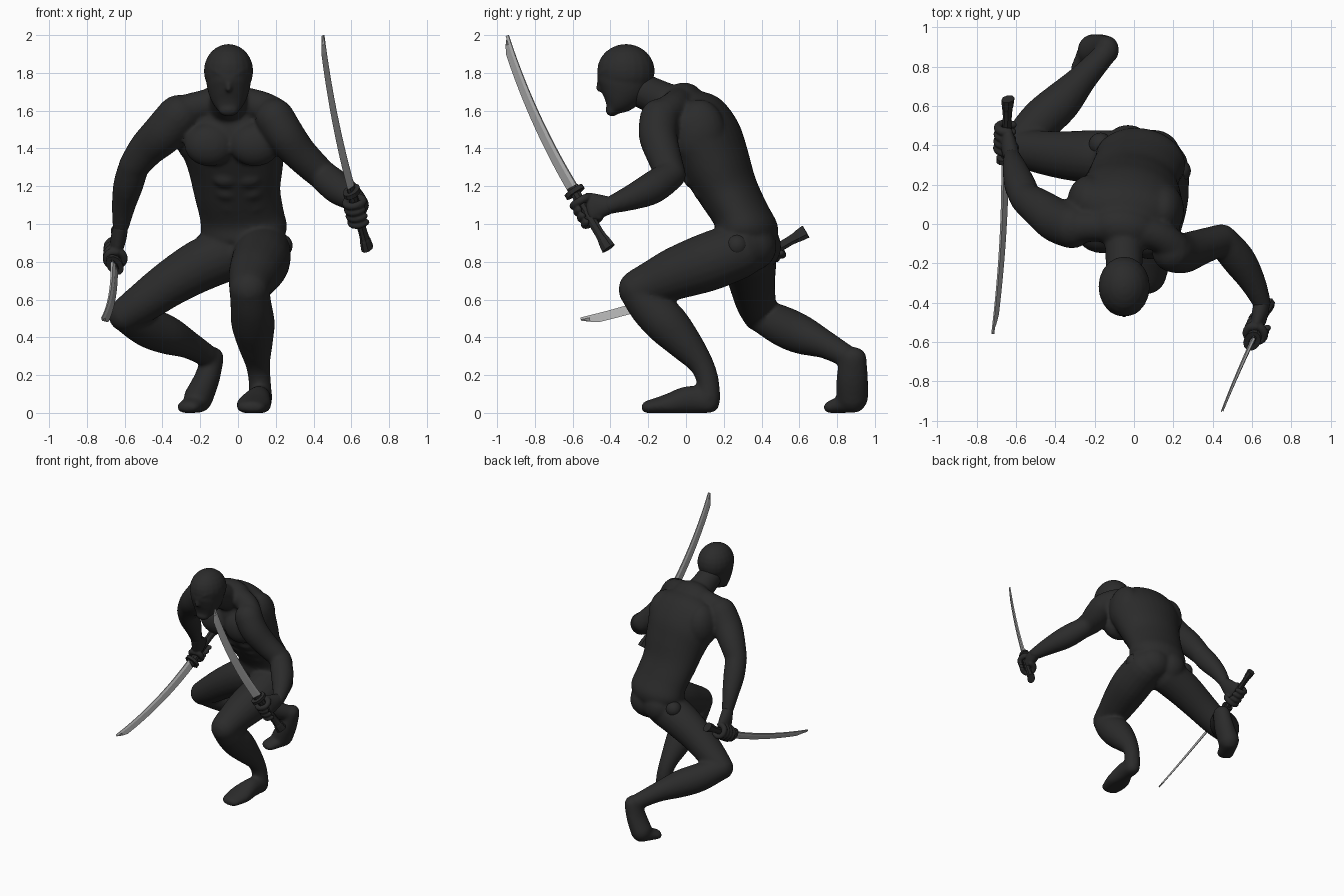
import bpy, bmesh, math
from mathutils import Vector as V, Matrix

if "Cube" in bpy.data.objects:
    bpy.data.objects.remove(bpy.data.objects["Cube"])


def material(name, rgb):
    m = bpy.data.materials.new(name)
    m.diffuse_color = (*rgb, 1)
    m.use_nodes = True
    m.node_tree.nodes["Principled BSDF"].inputs["Base Color"].default_value = m.diffuse_color
    return m


SUIT = material("black_suit", (0.024, 0.024, 0.024))
STEEL = material("steel", (0.42, 0.42, 0.42))


def finish(bm, name, mat, voxel=0, smooth=0):
    bmesh.ops.recalc_face_normals(bm, faces=bm.faces)
    me = bpy.data.meshes.new(name)
    bm.to_mesh(me)
    bm.free()
    me.materials.append(mat)
    ob = bpy.data.objects.new(name, me)
    bpy.context.collection.objects.link(ob)
    if voxel:
        r = ob.modifiers.new("merge", 'REMESH')
        r.mode, r.voxel_size, r.use_smooth_shade = 'VOXEL', voxel, True
        s = ob.modifiers.new("soften", 'SMOOTH')
        s.factor, s.iterations = 0.5, smooth
    return ob


def catmull(p, n):
    """Smooth list of 5-tuples (x, y, z, side radius, other radius)."""
    q = [p[0]] + p + [p[-1]]
    out = []
    for i in range(1, len(q) - 2):
        for k in range(n):
            t = k / n
            out.append([0.5 * (2 * b + (c - a) * t + (2*a - 5*b + 4*c - d) * t**2
                               + (3*b - a - 3*c + d) * t**3)
                        for a, b, c, d in zip(*q[i - 1:i + 3])])
    return out + [list(p[-1])]


def tube(bm, pts, side=(1, 0, 0), seg=20, sub=4, cap=True, floor=False):
    """Closed tube of elliptical rings with rounded ends."""
    st = catmull([tuple(p) if len(p) == 5 else (*p, p[3]) for p in pts], sub)
    c = [V(s[:3]) for s in st]
    rings = []
    for i, s in enumerate(st):
        t = (c[min(i + 1, len(c) - 1)] - c[max(i - 1, 0)]).normalized()
        rings.append((c[i], t, s[3], s[4]))

    def dome(r, sign):
        m = min(r[2], r[3])
        return [(r[0] + r[1] * sign * m * math.sin(a), r[1], r[2] * math.cos(a), r[3] * math.cos(a))
                for a in (0.4, 0.8, 1.15, 1.45)]
    if cap:
        rings = dome(rings[0], -1)[::-1] + rings + dome(rings[-1], 1)
    loops = []
    for o, t, ra, rb in rings:
        u = (V(side) - t * V(side).dot(t)).normalized()
        w = t.cross(u)
        loop = []
        for k in range(seg):
            a = math.tau * k / seg
            p = o + u * ra * math.cos(a) + w * rb * math.sin(a)
            if floor:
                p.z = max(p.z, 0)
            loop.append(bm.verts.new(p))
        loops.append(loop)
    for a, b in zip(loops, loops[1:]):
        for k in range(seg):
            bm.faces.new((a[k], a[(k + 1) % seg], b[(k + 1) % seg], b[k]))
    bm.faces.new(loops[0][::-1])
    bm.faces.new(loops[-1])


def ball(bm, c, r):
    bmesh.ops.create_uvsphere(bm, u_segments=20, v_segments=12, radius=1,
                              matrix=Matrix.Translation(c) @ Matrix.Diagonal((*r, 1)))


# ---- body: torso, limbs and feet merged into one smooth skin
bm = bmesh.new()
# torso
tube(bm, [(.04, .33, .89, .17, .13), (.035, .325, .95, .228, .165), (.02, .29, 1.05, .225, .148),
          (-.005, .22, 1.18, .232, .16), (-.015, .155, 1.32, .258, .185), (-.03, .095, 1.45, .285, .2),
          (-.045, .035, 1.57, .27, .175), (-.05, -.01, 1.64, .17, .11)], side=(1, -.15, 0), seg=32)
# shoulder blades, chest and stomach muscles
ball(bm, (-.225, .11, 1.49), (.115, .14, .17))
ball(bm, (.15, .07, 1.48), (.105, .14, .18))
for s in (-1, 1):
    ball(bm, (-.03 + s * .12, -.08 - s * .015, 1.42), (.135, .085, .115))
    for k in range(3):
        ball(bm, (-.005 + k * .012 + s * .055, .035 + k * .055, 1.24 - k * .07), (.075, .05, .05))
# neck and the slopes to the shoulders
tube(bm, [(-.05, .0, 1.6, .11), (-.05, -.12, 1.655, .098), (-.05, -.24, 1.71, .092)])
tube(bm, [(-.32, -.02, 1.585, .09), (-.2, -.01, 1.625, .08), (-.05, -.02, 1.645, .09),
          (.12, -.06, 1.625, .08), (.2, -.12, 1.58, .085)], side=(0, 0, 1))
# buttocks
ball(bm, (.1, .345, .88), (.14, .135, .13))
ball(bm, (-.03, .375, .88), (.13, .13, .13))
# upper arms and forearms
tube(bm, [(.195, -.14, 1.56, .105), (.25, -.148, 1.47, .103), (.33, -.12, 1.37, .092), (.445, -.08, 1.26, .08)])
tube(bm, [(.445, -.08, 1.26, .08), (.53, -.18, 1.19, .086), (.6, -.29, 1.14, .068), (.65, -.4, 1.1, .047)])
tube(bm, [(-.315, -.01, 1.57, .115), (-.395, .02, 1.48, .112), (-.48, .08, 1.4, .098), (-.55, .13, 1.31, .082)])
tube(bm, [(-.55, .13, 1.31, .08), (-.58, .2, 1.21, .08), (-.605, .28, 1.1, .064), (-.62, .34, .99, .045)])
# front leg: thigh, shin, foot
tube(bm, [(.13, .28, .86, .15), (.12, .12, .8, .155), (.09, -.05, .74, .14), (.07, -.17, .69, .12),
          (.06, -.25, .655, .108)])
tube(bm, [(.06, -.25, .65, .105), (.07, -.19, .56, .11), (.08, -.1, .47, .115), (.092, 0, .36, .092),
          (.105, .08, .26, .066), (.115, .115, .17, .059), (.12, .12, .08, .062)])
tube(bm, [(.12, .12, .06, .06, .064), (.11, .02, .07, .066, .074), (.085, -.09, .045, .092, .058),
          (.07, -.2, .03, .075, .036)], floor=True)
# back leg: thigh, shin, foot on its toes
tube(bm, [(-.04, .33, .85, .145), (-.2, .34, .78, .138), (-.36, .35, .685, .122), (-.5, .37, .585, .107),
          (-.595, .39, .52, .092)], side=(0, 1, 0))
tube(bm, [(-.59, .4, .515, .09), (-.48, .52, .455, .107), (-.37, .62, .41, .102), (-.26, .74, .36, .074),
          (-.16, .85, .3, .06)], side=(0, 0, 1))
tube(bm, [(-.135, .885, .29, .06, .072), (-.165, .88, .18, .068, .084), (-.21, .88, .08, .078, .085)], floor=True)
tube(bm, [(-.21, .89, .06, .07, .06), (-.265, .77, .03, .064, .036)], side=(.9, -.4, 0), floor=True)
finish(bm, "body", SUIT, 0.012, 7)

# ---- round hip joints
bm = bmesh.new()
ball(bm, (.228, .27, .885), (.062, .062, .062))
ball(bm, (-.17, .405, .895), (.06, .06, .06))
finish(bm, "hip_joints", SUIT, 0.008, 2)

# ---- masked head: skull, jaw, slight nose and brow
bm = bmesh.new()
ball(bm, (-.05, -.318, 1.81), (.131, .153, .143))
tube(bm, [(-.05, -.39, 1.605, .055, .036), (-.05, -.362, 1.65, .088, .09), (-.05, -.335, 1.72, .113, .138),
          (-.05, -.32, 1.8, .122, .145)], seg=32)
tube(bm, [(-.05, -.455, 1.77, .014), (-.05, -.46, 1.715, .016)])
for s in (-1, 1):
    tube(bm, [(-.05 + s * .012, -.457, 1.775, .014), (-.05 + s * .06, -.44, 1.805, .014),
              (-.05 + s * .1, -.4, 1.825, .01)], side=(0, 0, 1))
finish(bm, "masked_head", SUIT, 0.008, 8)


def hand(name, wrist, grip, axis):
    """Fist closed round the handle."""
    wrist, grip, axis = V(wrist), V(grip), V(axis).normalized()
    u = wrist - grip
    u = (u - axis * u.dot(axis)).normalized()
    v = axis.cross(u)
    bm = bmesh.new()
    palm = grip + u * .04
    tube(bm, [(*wrist, .046, .04), (*((wrist + palm) / 2), .062, .042), (*palm, .078, .036)], side=axis)
    for sgn, a0, a1, offs in ((1, 0, 4.1, (-.06, -.02, .02, .06)), (-1, 0, 2.6, (.055,))):
        for o in offs:
            arc = []
            for k in range(7):
                a = a0 + (a1 - a0) * k / 6
                p = grip + axis * o + (u * math.cos(a) + v * sgn * math.sin(a)) * .046
                arc.append((*p, .024 - .001 * k))
            tube(bm, arc, side=axis, seg=12, sub=2)
    finish(bm, name, SUIT, 0.006, 4)


def sword(name, pommel, guard, tip, edge):
    """Curved sword; edge is the direction of the cutting side."""
    pommel, guard, tip = V(pommel), V(guard), V(tip)
    d = (tip - guard).normalized()
    w = V(edge)
    w = (w - d * w.dot(d)).normalized()
    n = d.cross(w)
    ctrl = (guard + tip) / 2 + w * .06
    # blade
    bm = bmesh.new()
    loops = []
    for i in range(21):
        t = i / 20
        c = guard * (1 - t)**2 + ctrl * 2 * t * (1 - t) + tip * t * t
        tan = ((ctrl - guard) * (1 - t) + (tip - ctrl) * t).normalized()
        wt = n.cross(tan)
        back = .033 - .008 * t
        front = back if i < 19 else back * (0.45, -.8)[i - 19]
        h = .011 - .005 * t
        loops.append([bm.verts.new(c + wt * a + n * b) for a, b in
                      ((front, 0), (-.4 * back, h), (-back, h * .6), (-back, -h * .6), (-.4 * back, -h))])
    for a, b in zip(loops, loops[1:]):
        for k in range(5):
            bm.faces.new((a[k], a[(k + 1) % 5], b[(k + 1) % 5], b[k]))
    bm.faces.new(loops[0])
    bm.faces.new(loops[-1])
    finish(bm, name + "_blade", STEEL)
    # handle with flared end
    bm = bmesh.new()
    h = (guard - pommel).normalized()
    tube(bm, [(*pommel, .042, .03), (*(pommel + h * .05), .036, .026), (*(pommel + h * .1), .028, .021),
              (*guard, .03, .023)], side=w, seg=8, sub=2, cap=False)
    finish(bm, name + "_handle", SUIT)
    # guard and blade collar
    bm = bmesh.new()
    tube(bm, [(*(guard - h * .012), .06, .042), (*(guard + h * .012), .06, .042)], side=w, seg=12, sub=1, cap=False)
    tube(bm, [(*guard, .036, .016), (*(guard + d * .03), .036, .014)], side=w, seg=8, sub=1, cap=False)
    finish(bm, name + "_guard", SUIT)
    return guard.lerp(pommel, .34), h


g, h = sword("raised_sword", (.685, -.41, .87), (.602, -.59, 1.17), (.443, -.96, 1.992), (-.45, -.79, -.41))
hand("raised_hand", (.65, -.4, 1.1), g, h)
g, h = sword("lowered_sword", (-.64, .635, .96), (-.652, .335, .785), (-.71, -.555, .482), (.5, .27, -.83))
hand("lowered_hand", (-.622, .345, .98), g, h)
